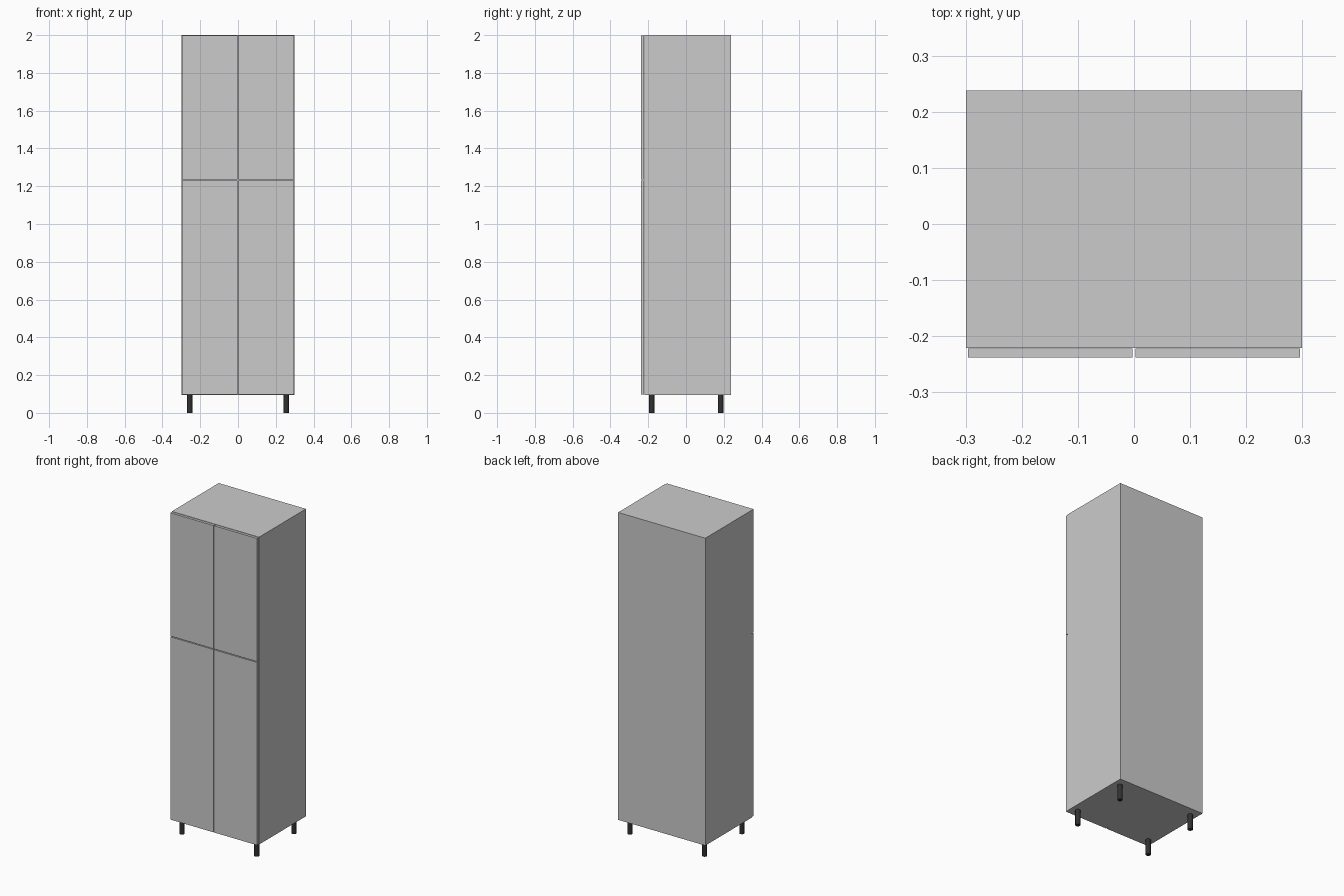
import bpy

if "Cube" in bpy.data.objects:
    bpy.data.objects.remove(bpy.data.objects["Cube"])

W, T = 0.299, 0.017             # half width, board thickness
Y0, Y1 = -0.221, 0.238          # carcass front and back
Z0, Z1 = 0.095, 2.0             # carcass bottom and top
DOOR_Y, SPLIT, GAP = -0.238, 1.232, 0.0025


def board(name, x, y, z):
    """Box from (min, max) pairs on each axis."""
    verts = [(a, b, c) for a in x for b in y for c in z]
    faces = [(0, 1, 3, 2), (4, 6, 7, 5), (0, 4, 5, 1),
             (2, 3, 7, 6), (0, 2, 6, 4), (1, 5, 7, 3)]
    mesh = bpy.data.meshes.new(name)
    mesh.from_pydata(verts, [], faces)
    obj = bpy.data.objects.new(name, mesh)
    bpy.context.collection.objects.link(obj)
    return obj


# Carcass: back, top, bottom and the shelf behind the door split
inner = (-W + T, W - T)
board("back_panel", inner, (Y1 - 0.008, Y1), (Z0, Z1))
board("top_panel", inner, (Y0, Y1 - 0.008), (Z1 - T, Z1))
board("bottom_panel", inner, (Y0, Y1 - 0.008), (Z0, Z0 + T))
board("middle_shelf", inner, (Y0, Y1 - 0.008), (SPLIT - T / 2, SPLIT + T / 2))
board("center_divider", (-T / 2, T / 2), (Y0, Y1 - 0.008), (Z0 + T, SPLIT - T / 2))
board("upper_divider", (-T / 2, T / 2), (Y0, Y1 - 0.008), (SPLIT + T / 2, Z1 - T))

leg_mat = bpy.data.materials.new("dark_leg")
leg_mat.diffuse_color = (0.03, 0.03, 0.03, 1)
leg_mat.use_nodes = True
leg_mat.node_tree.nodes["Principled BSDF"].inputs["Base Color"].default_value = leg_mat.diffuse_color

for side, s in (("left", -1), ("right", 1)):
    # Side panel
    board(f"{side}_side_panel", sorted((s * W, s * (W - T))), (Y0, Y1), (Z0, Z1))

    # Upper and lower doors with narrow reveals
    dx = sorted((s * GAP, s * (W - 0.003)))
    board(f"{side}_lower_door", dx, (DOOR_Y, Y0 - 0.001), (Z0 + 0.002, SPLIT - GAP))
    board(f"{side}_upper_door", dx, (DOOR_Y, Y0 - 0.001), (SPLIT + GAP, Z1 - 0.002))

    # Round legs
    for end, y in (("front", -0.182), ("back", 0.183)):
        bpy.ops.mesh.primitive_cylinder_add(
            vertices=24, radius=0.0145, depth=Z0, location=(s * 0.256, y, Z0 / 2))
        leg = bpy.context.object
        leg.name = f"{end}_{side}_leg"
        leg.data.materials.append(leg_mat)
        bpy.ops.object.shade_smooth_by_angle()
